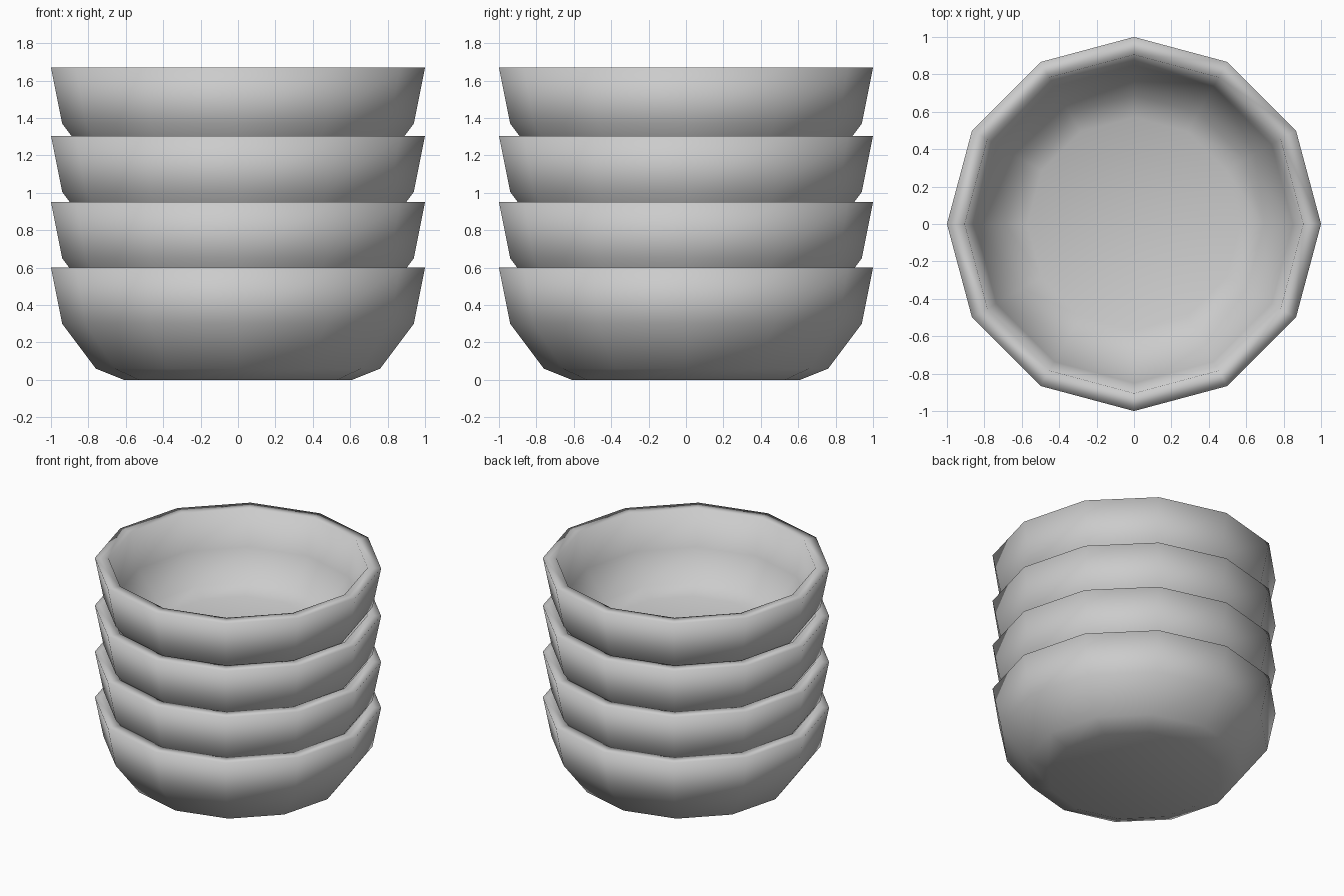
import bpy, bmesh
from math import cos, sin, tau

cube = bpy.data.objects.get("Cube")
if cube:
    bpy.data.objects.remove(cube, do_unlink=True)

SIDES = 12
# Wall section as (radius, height): outside going up, then inside going down
SECTION = [(0.61, 0), (0.76, 0.06), (0.94, 0.3), (1, 0.6),
           (0.905, 0.6), (0.85, 0.33), (0.69, 0.13), (0.57, 0.08)]

grey = bpy.data.materials.new("plain grey")
grey.use_nodes = True
colour = (0.6, 0.6, 0.6, 1)
grey.diffuse_color = colour
grey.node_tree.nodes["Principled BSDF"].inputs["Base Color"].default_value = colour


def make_bowl(name, base):
    bm = bmesh.new()
    rings = [[bm.verts.new((r * cos(tau * i / SIDES), r * sin(tau * i / SIDES), z))
              for i in range(SIDES)] for r, z in SECTION]
    # Walls and rim
    for low, high in zip(rings, rings[1:]):
        for i in range(SIDES):
            j = (i + 1) % SIDES
            bm.faces.new((low[i], low[j], high[j], high[i]))
    # Underside and inner floor
    bm.faces.new(rings[0][::-1])
    bm.faces.new(rings[-1])
    for face in bm.faces:
        face.smooth = True
    mesh = bpy.data.meshes.new(name)
    bm.to_mesh(mesh)
    bm.free()
    mesh.materials.append(grey)
    bowl = bpy.data.objects.new(name, mesh)
    bowl.location.z = base
    bpy.context.collection.objects.link(bowl)


# Four nested bowls
for name, base in (("bottom_bowl", 0), ("lower_middle_bowl", 0.35),
                   ("upper_middle_bowl", 0.705), ("top_bowl", 1.07)):
    make_bowl(name, base)
